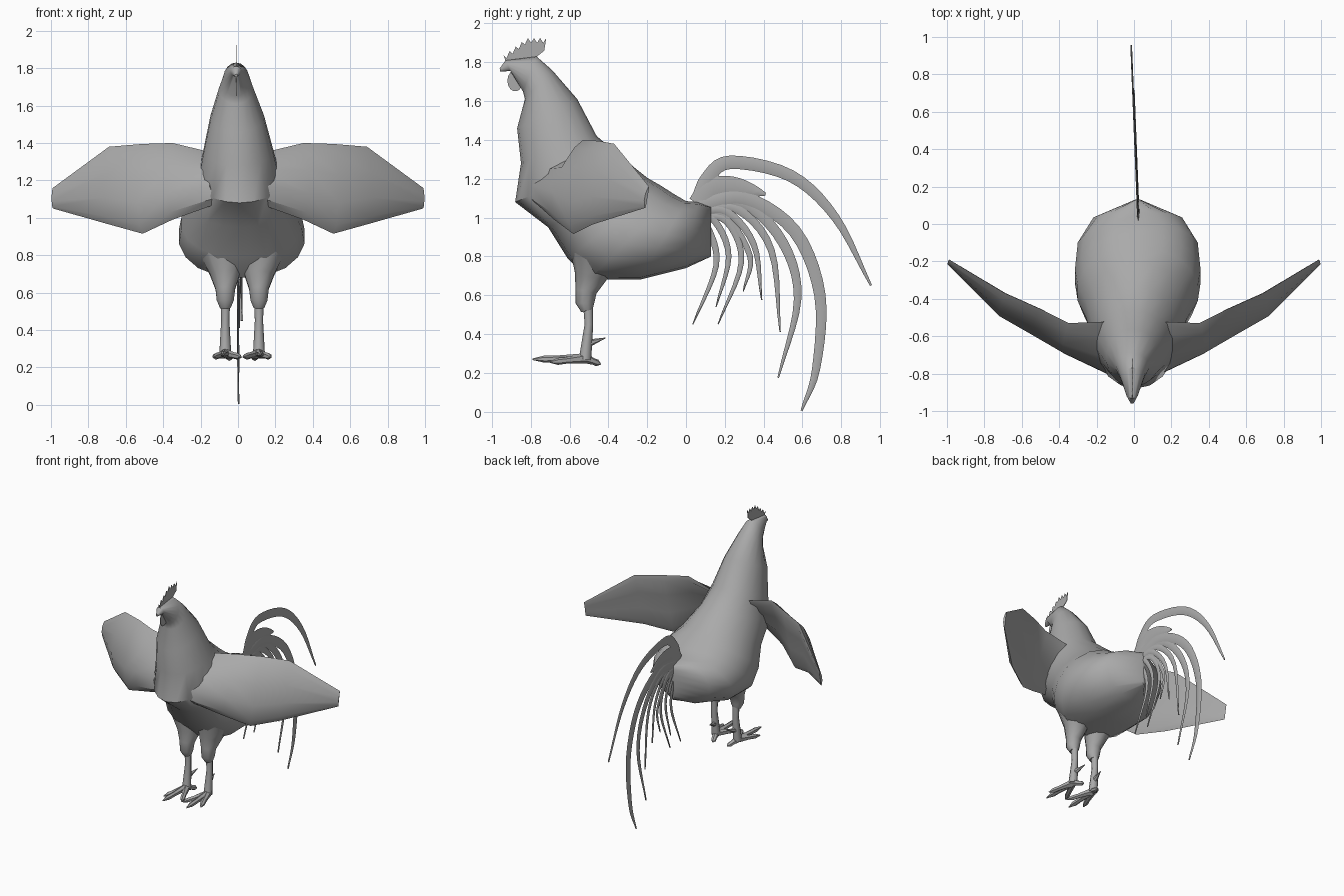
import bpy, bmesh, math
from mathutils import Vector as V

if "Cube" in bpy.data.objects:
    bpy.data.objects.remove(bpy.data.objects["Cube"])

grey = bpy.data.materials.new("plain grey")
grey.diffuse_color = (0.4, 0.4, 0.4, 1)
grey.use_nodes = True
grey.node_tree.nodes["Principled BSDF"].inputs["Base Color"].default_value = grey.diffuse_color


def finish(name, bm, angle=40):
    bmesh.ops.recalc_face_normals(bm, faces=bm.faces[:])
    me = bpy.data.meshes.new(name)
    bm.to_mesh(me)
    bm.free()
    ob = bpy.data.objects.new(name, me)
    bpy.context.collection.objects.link(ob)
    me.materials.append(grey)
    bpy.ops.object.select_all(action='DESELECT')
    ob.select_set(True)
    bpy.context.view_layer.objects.active = ob
    bpy.ops.object.shade_smooth_by_angle(angle=math.radians(angle))


def loft(name, rings, angle=40):
    bm = bmesh.new()
    vs = [[bm.verts.new(p) for p in r] for r in rings]
    n = len(rings[0])
    for a, b in zip(vs, vs[1:]):
        for i in range(n):
            bm.faces.new((a[i], a[(i + 1) % n], b[(i + 1) % n], b[i]))
    bm.faces.new(vs[0])
    bm.faces.new(vs[-1])
    finish(name, bm, angle)


def ring(c, a, b, n, p=1.0):
    """Oval around c with half axes a and b; p < 1 makes it squarer."""
    out = []
    for i in range(n):
        t = 2 * math.pi * i / n
        s = math.sin(t)
        out.append(c + a * math.cos(t) + b * math.copysign(abs(s) ** p, s))
    return out


def smooth(pts, steps=4):
    """Catmull-Rom resampling of a path."""
    P = [V(p) for p in pts]
    P = [2 * P[0] - P[1]] + P + [2 * P[-1] - P[-2]]
    out = []
    for i in range(1, len(P) - 2):
        a, b, c, d = P[i - 1:i + 3]
        for k in range(steps):
            t = k / steps
            out.append(0.5 * (2 * b + (c - a) * t + (2 * a - 5 * b + 4 * c - d) * t * t
                              + (3 * b - a - 3 * c + d) * t ** 3))
    return out + [P[-2]]


def tube(name, pts, radii, n=8):
    P = [V(p) for p in pts]
    rings = []
    for i, p in enumerate(P):
        d = (P[min(i + 1, len(P) - 1)] - P[max(i - 1, 0)]).normalized()
        up = V((0, 0, 1)) if abs(d.z) < 0.8 else V((0, 1, 0))
        side = d.cross(up).normalized()
        rings.append(ring(p, side.cross(d) * radii[i], side * radii[i], n))
    loft(name, rings, 50)


# Body, neck and head: upper point (y, z), lower point (y, z), half width
body = [(-.96, 1.768, -.957, 1.752, .008), (-.93, 1.81, -.905, 1.755, .03),
        (-.77, 1.83, -.84, 1.65, .07), (-.69, 1.76, -.83, 1.61, .092),
        (-.56, 1.61, -.87, 1.46, .145), (-.46, 1.42, -.85, 1.28, .19),
        (-.33, 1.31, -.88, 1.08, .225), (-.2, 1.205, -.71, .95, .275),
        (-.13, 1.165, -.61, .79, .325), (-.06, 1.12, -.5, .68, .34),
        (0, 1.085, -.24, .68, .325), (.06, 1.08, 0, .74, .24), (.13, 1.06, .13, .8, .015)]
rings = []
for i, (ty, tz, by, bz, w) in enumerate(body):
    top, bot = V((0, ty, tz)), V((0, by, bz))
    cx = -0.01 + 0.03 * max(0, min(1, (i - 3) / 5))
    rings.append(ring((top + bot) / 2 + V((cx, 0, 0)), (top - bot) / 2,
                      V((w, 0, 0)), 18, 0.85 if i > 7 else 1))
loft("body", rings)

# Spread wings: x, top edge (y, z), bottom edge (y, z), half thickness
wing = [(.10, -.52, 1.34, -.78, 1.08, .07), (.35, -.53, 1.40, -.68, .99, .04),
        (.51, -.45, 1.395, -.58, .915, .04), (.69, -.37, 1.38, -.48, .965, .035),
        (.99, -.19, 1.16, -.21, 1.05, .008)]
for side, s in (("right", 1), ("left", -1)):
    rings = []
    for x, ty, tz, by, bz, th in wing:
        top, bot = V((s * x, ty, tz)), V((s * x, by, bz))
        n = V((s * .45, -.9, 0))
        rings.append([p + n * th * 0.8 * math.sin(2 * math.pi * k / 10) ** 2
                      for k, p in enumerate(ring((top + bot) / 2, (top - bot) / 2, n * th, 10))])
    loft(side + "_wing", rings, 35)

# Tail feathers: flat tapered blades; half width, then path (y, z) after a shared root
feathers = [
    (.036, [(.11, 1.2), (.23, 1.285), (.54, 1.215), (.77, 1.0), (.953, .65)]),
    (.05, [(.12, 1.15), (.24, 1.165), (.41, 1.12)]),
    (.034, [(.3, 1.1), (.56, .93), (.69, .6), (.67, .22), (.595, .005)]),
    (.028, [(.3, 1.07), (.5, .87), (.575, .58), (.475, .175)]),
    (.022, [(.27, 1.04), (.44, .83), (.485, .41)]),
    (.02, [(.21, 1.03), (.35, .86), (.39, .575)]),
    (.018, [(.2, 1.01), (.33, .8), (.295, .62)]),
    (.018, [(.21, .98), (.285, .77), (.165, .45)]),
    (.018, [(.15, .98), (.22, .8), (.155, .54)]),
    (.018, [(.12, .93), (.155, .75), (.035, .45)])]
for i, (w, path) in enumerate(feathers):
    P = smooth([(.06, 1.08 - .01 * i)] + path, 5)
    rings = []
    for k, p in enumerate(P):
        d = P[min(k + 1, len(P) - 1)] - P[max(k - 1, 0)]
        across = V((0, d.y, -d.x)).normalized()
        t = k / (len(P) - 1)
        half = w * (1 - .85 * t ** (6 if i == 1 else 3.5))
        c = V((.025 - .04 * p.x + .002 * (i % 3 - 1), p.x, p.y))
        rings.append(ring(c, across * half, V((.005, 0, 0)), 6))
    loft("tail_feather_%d" % (i + 1), rings, 60)


def plate(name, outline, x=-.01, th=.002):
    bm = bmesh.new()
    f = bm.faces.new([bm.verts.new((x - th, y, z)) for y, z in outline])
    ext = bmesh.ops.extrude_face_region(bm, geom=[f])
    bmesh.ops.translate(bm, vec=(2 * th, 0, 0),
                        verts=[v for v in ext['geom'] if isinstance(v, bmesh.types.BMVert)])
    finish(name, bm, 30)


# Comb: plate with a zigzag upper edge that rises toward the back
comb = [(-.78, 1.82), (-.93, 1.81)]
for k in range(15):
    t = k / 14
    comb.append((-.94 + .22 * t, 1.835 + .09 * min(1, 1.8 * t) - (.025 if k % 2 else 0)))
plate("comb", comb + [(-.73, 1.86)])
# Wattle: oval plate under the beak
plate("wattle", [(-.88 + .04 * math.cos(t * math.pi / 7), 1.705 + .055 * math.sin(t * math.pi / 7))
                 for t in range(14)])

# Legs: thigh, shank, three front toes, back toe and spur
for side, x, s in (("right", .112, 1), ("left", -.068, -1)):
    tube(side + "_thigh", [(x + s * .015, -.47, .82), (x, -.49, .7), (x, -.515, .62),
                           (x, -.52, .56), (x, -.51, .52)], [.13, .085, .055, .048, .03], 10)
    tube(side + "_shank", [(x, -.505, .56), (x, -.5, .45), (x, -.52, .27)], [.026, .022, .032])
    for name, dx, y, z in (("middle_toe", .01, -.79, .27), ("outer_toe", .065, -.7, .255),
                           ("inner_toe", -.085, -.7, .255), ("back_toe", -.03, -.44, .245)):
        e, b = V((x + s * dx, y, z)), V((x, -.52, .275))
        tube(side + "_" + name, [b, b.lerp(e, .55), b.lerp(e, .78), e], [.026, .017, .018, .004], 6)
    tube(side + "_spur", [(x, -.51, .35), (x - s * .02, -.415, .38)], [.022, .002], 6)
